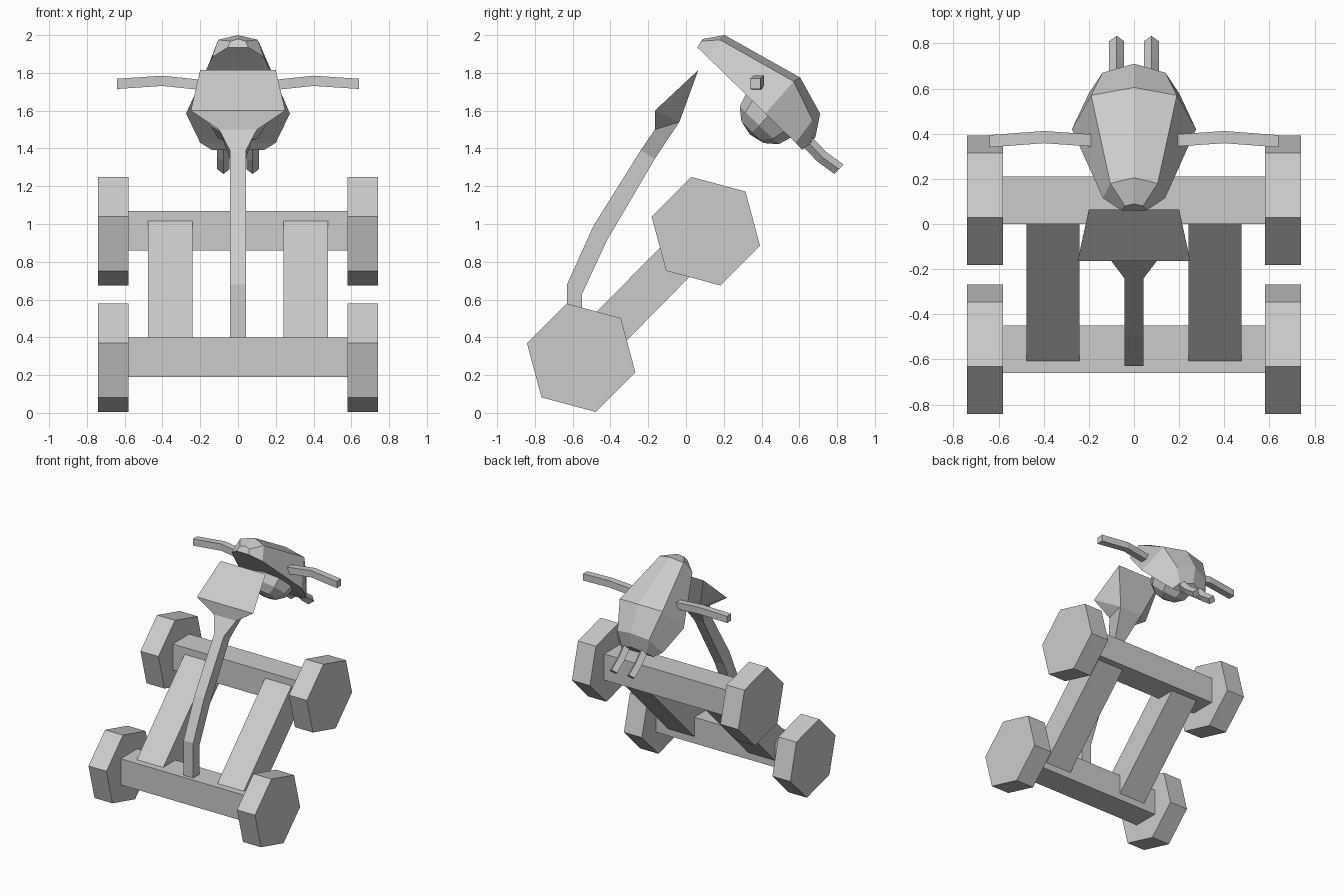
import bpy, bmesh, math
from mathutils import Vector, Matrix

if "Cube" in bpy.data.objects:
    bpy.data.objects.remove(bpy.data.objects["Cube"])

GREY = (0.6, 0.6, 0.6, 1.0)
mat = bpy.data.materials.new("light grey")
mat.use_nodes = True
mat.diffuse_color = GREY
mat.node_tree.nodes["Principled BSDF"].inputs["Base Color"].default_value = GREY


def finish(name, bm):
    bmesh.ops.recalc_face_normals(bm, faces=bm.faces)
    me = bpy.data.meshes.new(name)
    bm.to_mesh(me)
    bm.free()
    me.materials.append(mat)
    ob = bpy.data.objects.new(name, me)
    bpy.context.collection.objects.link(ob)
    return ob


def loft(name, rings):
    """Skin a list of equal closed rings and cap both ends."""
    bm = bmesh.new()
    vs = [[bm.verts.new(p) for p in r] for r in rings]
    n = len(rings[0])
    for a, b in zip(vs, vs[1:]):
        for i in range(n):
            j = (i + 1) % n
            bm.faces.new((a[i], a[j], b[j], b[i]))
    bm.faces.new(vs[0])
    bm.faces.new(vs[-1])
    return finish(name, bm)


def box(name, centre, size, tilt=0.0):
    bm = bmesh.new()
    m = (Matrix.Translation(centre) @ Matrix.Rotation(tilt, 4, 'X')
         @ Matrix.Diagonal((*size, 1)))
    bmesh.ops.create_cube(bm, size=1, matrix=m)
    return finish(name, bm)


SIDES = (("left", 1), ("right", -1))
LOW, HIGH = Vector((0, -0.555, 0.295)), Vector((0, 0.105, 0.965))

# Axles and hexagonal wheels
for end, c in (("front", LOW), ("rear", HIGH)):
    box(end + "_axle", c, (1.2, 0.21, 0.21))
    for side, s in SIDES:
        hexagon = [(c.y + 0.297 * math.cos(math.radians(45 + 60 * k)),
                    c.z - 0.003 + 0.297 * math.sin(math.radians(45 + 60 * k)))
                   for k in range(6)]
        loft(f"{end}_{side}_wheel",
             [[(s * x, y, z) for y, z in hexagon] for x in (0.58, 0.74)])

# Sloping beams joining the axles
span = HIGH - LOW
for side, s in SIDES:
    box(side + "_beam", (LOW + HIGH) / 2 + Vector((s * 0.358, 0, 0)),
        (0.235, span.length, 0.22), math.atan2(span.z, span.y))


# Steering stem: half width, front (y, z), back (y, z)
def stem_ring(w, f, b):
    return [(-w, *f), (w, *f), (w, *b), (-w, *b)]


neck = stem_ring(0.1, (-0.165, 1.5), (-0.035, 1.54))
loft("steering_stem", [
    stem_ring(0.043, (-0.63, 0.35), (-0.55, 0.35)),
    stem_ring(0.043, (-0.63, 0.68), (-0.55, 0.63)),
    stem_ring(0.043, (-0.49, 0.99), (-0.42, 0.91)),
    stem_ring(0.043, (-0.24, 1.39), (-0.165, 1.345)),
    neck])

# Wedge head on top of the stem
bm = bmesh.new()
for p in neck + [(s * w, y, z) for s in (1, -1)
                 for w, y, z in ((0.25, -0.165, 1.6), (0.2, 0.065, 1.815))]:
    bm.verts.new(p)
bmesh.ops.convex_hull(bm, input=bm.verts)
finish("stem_head", bm)


# Shell: each ring has a ridge point, shoulders and flat base corners
def shell_ring(ridge, shoulder, base):
    (sx, sy, sz), (bx, by, bz) = shoulder, base
    return [(-bx, by, bz), (-sx, sy, sz), (0, *ridge), (sx, sy, sz), (bx, by, bz)]


loft("body_shell", [
    shell_ring((0.09, 1.98), (0.04, 0.08, 1.968), (0.055, 0.06, 1.935)),
    shell_ring((0.205, 2.0), (0.105, 0.18, 1.975), (0.138, 0.115, 1.882)),
    shell_ring((0.605, 1.775), (0.19, 0.57, 1.755), (0.275, 0.42, 1.585)),
    shell_ring((0.71, 1.585), (0.14, 0.67, 1.55), (0.2, 0.58, 1.43)),
    shell_ring((0.685, 1.46), (0.11, 0.66, 1.43), (0.14, 0.615, 1.393))])

# Faceted lump under the shell
bm = bmesh.new()
m = (Matrix.Translation((0, 0.435, 1.571)) @ Matrix.Rotation(math.radians(-44), 4, 'X')
     @ Matrix.Diagonal((0.17, 0.165, 0.137, 1)))
bmesh.ops.create_uvsphere(bm, u_segments=8, v_segments=6, radius=1, matrix=m)
bmesh.ops.bisect_plane(bm, geom=bm.verts[:] + bm.edges[:] + bm.faces[:],
                       plane_co=(0, 0.445, 1.58), plane_no=(0, 0.697, 0.717),
                       clear_outer=True)
finish("under_lump", bm)

# Bent handlebars and rear pegs
R = 0.027
for side, s in SIDES:
    path = [(0.18, 0.37, 1.735), (0.4, 0.385, 1.758), (0.64, 0.367, 1.742)]
    loft(side + "_handlebar",
         [[(s * x, y - R, z - R), (s * x, y + R, z - R),
           (s * x, y + R, z + R), (s * x, y - R, z + R)] for x, y, z in path])
    path = [(0.62, 1.46), (0.72, 1.355), (0.81, 1.29)]
    loft(side + "_rear_peg",
         [[(s * 0.077 - 0.033, y, z), (s * 0.077, y + 0.024, z + 0.025),
           (s * 0.077 + 0.033, y, z), (s * 0.077, y - 0.024, z - 0.025)]
          for y, z in path])
